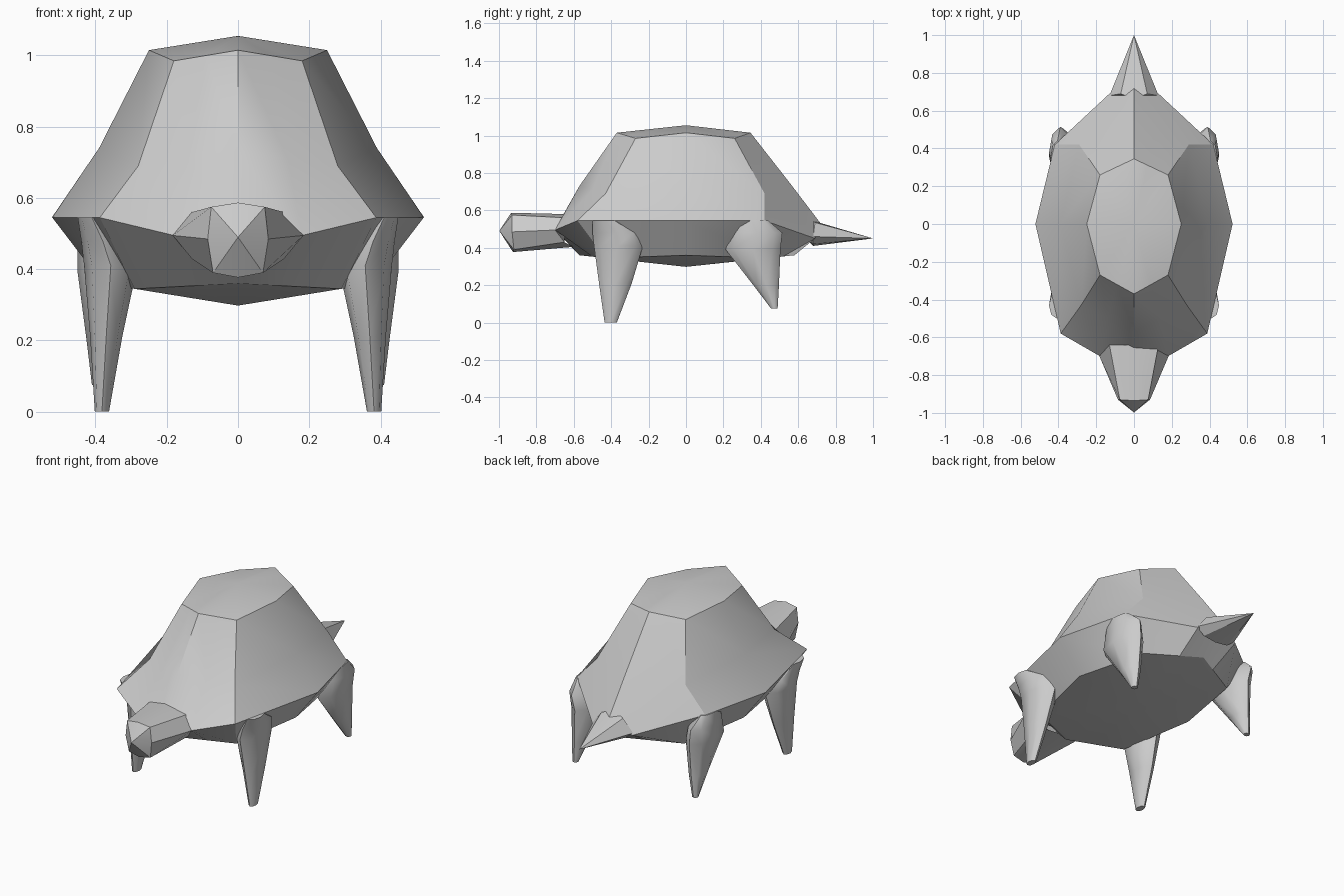
import bpy, bmesh, math
from mathutils import Vector

if "Cube" in bpy.data.objects:
    bpy.data.objects.remove(bpy.data.objects["Cube"])


def loft(name, rings, start=None, end=None, angle=32):
    """Skin closed rings; each end is a fan to a point or a flat cap."""
    bm = bmesh.new()
    vr = [[bm.verts.new(p) for p in r] for r in rings]
    for a, b in zip(vr, vr[1:]):
        n = len(a)
        for i in range(n):
            j = (i + 1) % n
            bm.faces.new((a[i], a[j], b[j], b[i]))
    for ring, tip in ((vr[0], start), (vr[-1], end)):
        if tip is None:
            bm.faces.new(ring)
        else:
            t = bm.verts.new(tip)
            for i in range(len(ring)):
                bm.faces.new((ring[i], ring[(i + 1) % len(ring)], t))
    bmesh.ops.recalc_face_normals(bm, faces=bm.faces)
    me = bpy.data.meshes.new(name)
    bm.to_mesh(me)
    bm.free()
    ob = bpy.data.objects.new(name, me)
    bpy.context.collection.objects.link(ob)
    bpy.ops.object.select_all(action='DESELECT')
    ob.select_set(True)
    bpy.context.view_layer.objects.active = ob
    bpy.ops.object.shade_smooth_by_angle(angle=math.radians(angle))
    return ob


def full(half):
    """Mirror a half ring whose ends lie on x = 0."""
    return half + [(-x, y, z) for x, y, z in half[-2:0:-1]]


def split_ends(half):
    """Add a point inside the first and last segment to match the rim."""
    v = [Vector(p) for p in half]
    a, b = v[0].lerp(v[1], 0.5), v[-1].lerp(v[-2], 0.4)
    return [tuple(p) for p in [v[0], a] + v[1:-1] + [b, v[-1]]]


# Shell and belly: front, front diagonal, side, rear diagonal, rear
top = [(0, -.37, 1.015), (.18, -.27, .985), (.25, 0, 1.015), (.18, .26, .985), (0, .345, 1.015)]
mid = [(0, -.57, .73), (.28, -.43, .69), (.39, 0, .74), (.29, .42, .69), (0, .56, .74)]
rim = [(0, -.70, .50), (.18, -.70, .495), (.388, -.58, .545), (.522, 0, .546),
       (.42, .42, .545), (.13, .69, .45), (0, .72, .53)]
under = [(0, -.57, .36), (.29, -.43, .345), (.38, 0, .36), (.29, .43, .345), (0, .58, .36)]
loft("shell_body", [full(split_ends(top)), full(split_ends(mid)), full(rim), full(split_ends(under))],
     start=(0, 0, 1.055), end=(0, 0, .298))

# Head with a wedge-shaped snout
neck = [(0, -.64, .58), (.13, -.64, .56), (.183, -.70, .495), (.13, -.65, .43), (0, -.60, .405)]
snout = [(0, -.935, .587), (.075, -.93, .575), (.085, -.93, .485), (.07, -.92, .39), (0, -.925, .377)]
loft("head", [full(neck), full(snout)], end=(0, -.998, .49))

# Pointed tail
tail = [(0, .66, .55), (.07, .69, .535), (.13, .68, .46), (.08, .68, .42), (0, .68, .41)]
loft("tail", [full(tail)], start=(0, .62, .47), end=(0, 1, .45), angle=20)

# Legs: each ring is z, x min, x max, y min, y max
front = [(0, .362, .402, -.435, -.37), (.21, .325, .415, -.465, -.29), (.41, .282, .432, -.492, -.23),
         (.48, .32, .44, -.50, -.25), (.545, .37, .45, -.50, -.36)]
rear = [(.075, .375, .41, .455, .49), (.2, .34, .425, .36, .497), (.39, .30, .45, .212, .505),
        (.48, .33, .45, .24, .515), (.545, .37, .44, .27, .44)]


def leg(name, rows, side):
    rings = []
    for z, x0, x1, y0, y1 in rows:
        rings.append([(side * ((x0 + x1) / 2 + (x1 - x0) / 2 * math.cos(math.tau * k / 8)),
                       (y0 + y1) / 2 + (y1 - y0) / 2 * math.sin(math.tau * k / 8), z)
                      for k in range(8)])
    loft(name, rings, angle=45)


for side, label in ((1, "right"), (-1, "left")):
    leg("front_leg_" + label, front, side)
    leg("rear_leg_" + label, rear, side)
